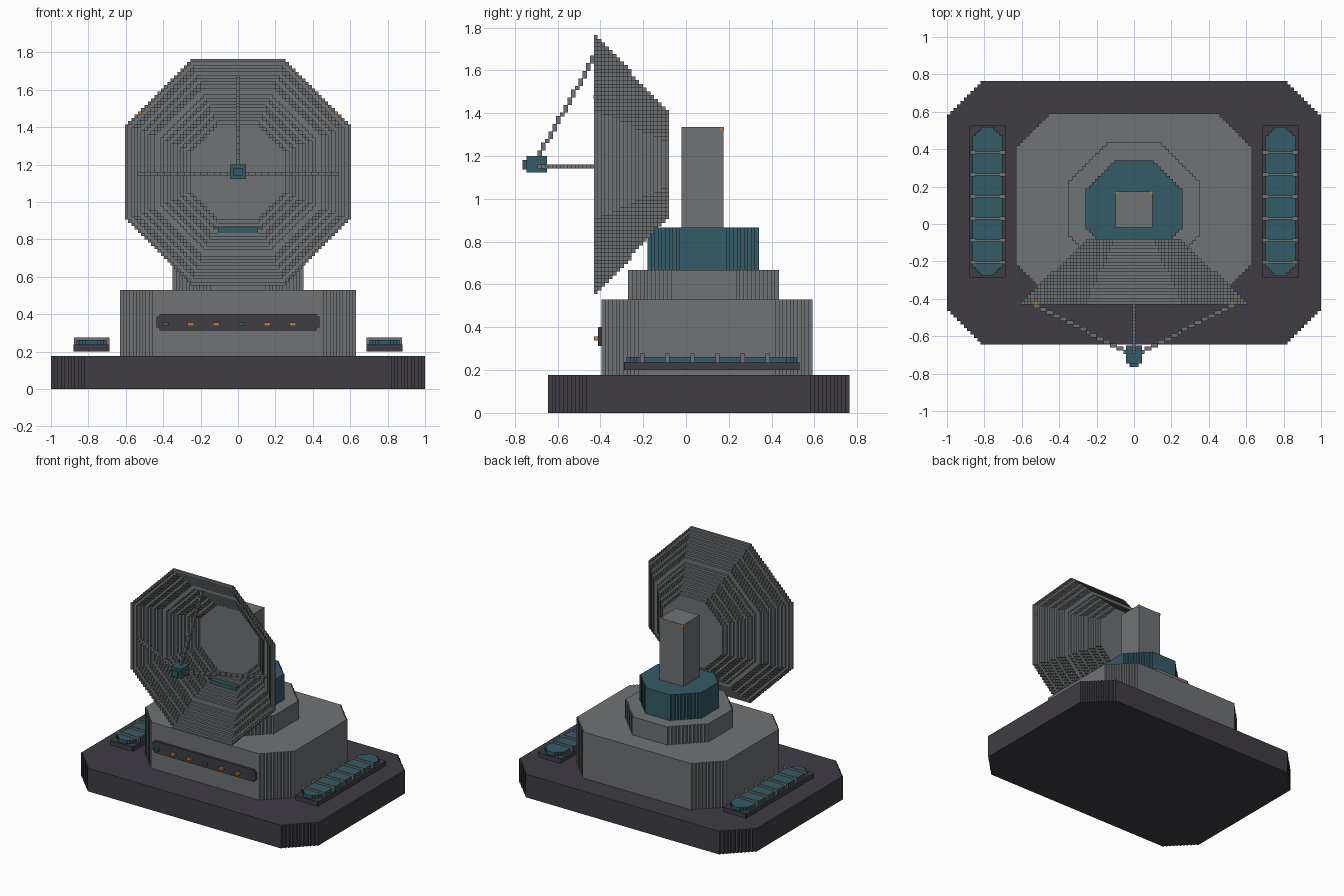
import bpy, bmesh
from mathutils import Vector

cube = bpy.data.objects.get("Cube")
if cube:
    bpy.data.objects.remove(cube, do_unlink=True)

S = 2 / 114  # block size


def material(name, rgb):
    mat = bpy.data.materials.new(name)
    mat.use_nodes = True
    mat.diffuse_color = (*rgb, 1)
    mat.node_tree.nodes["Principled BSDF"].inputs["Base Color"].default_value = (*rgb, 1)
    return mat


GREY = material("steel grey", (0.16, 0.168, 0.175))
DARK = material("charcoal", (0.05, 0.046, 0.057))
TEAL = material("deep teal", (0.034, 0.104, 0.135))
ORANGE = material("signal orange", (0.55, 0.2, 0.03))


def finish(name, bm, mat):
    bmesh.ops.recalc_face_normals(bm, faces=bm.faces[:])
    mesh = bpy.data.meshes.new(name)
    bm.to_mesh(mesh)
    bm.free()
    mesh.materials.append(mat)
    obj = bpy.data.objects.new(name, mesh)
    bpy.context.collection.objects.link(obj)
    return obj


def boxes(name, mat, items):
    """One object from (centre, size) boxes."""
    bm = bmesh.new()
    for centre, size in items:
        verts = bmesh.ops.create_cube(bm, size=1)["verts"]
        for v in verts:
            v.co = Vector(centre) + v.co * Vector(size)
    return finish(name, bm, mat)


def span(x0, x1, y0, y1, z0, z1):
    return ((x0 + x1) / 2, (y0 + y1) / 2, (z0 + z1) / 2), (x1 - x0, y1 - y0, z1 - z0)


def stepped_prism(name, mat, x0, x1, y0, y1, z0, z1, cut):
    """Upright slab whose corners are cut by a staircase of blocks."""
    hx, hy = (x1 - x0) / 2, (y1 - y0) / 2
    n = max(1, round(cut / S))
    d = cut / n
    quarter = [(hx, hy - cut)]
    for k in range(n):
        quarter += [(hx - (k + 1) * d, hy - cut + k * d),
                    (hx - (k + 1) * d, hy - cut + (k + 1) * d)]
    outline = []
    for sx, sy in ((1, 1), (-1, 1), (-1, -1), (1, -1)):
        corner = [(x * sx, y * sy) for x, y in quarter]
        outline += corner if sx == sy else corner[::-1]
    bm = bmesh.new()
    cx, cy = (x0 + x1) / 2, (y0 + y1) / 2
    face = bm.faces.new([bm.verts.new((cx + x, cy + y, z0)) for x, y in outline])
    top = bmesh.ops.extrude_face_region(bm, geom=[face])["geom"]
    bmesh.ops.translate(bm, vec=(0, 0, z1 - z0),
                        verts=[g for g in top if isinstance(g, bmesh.types.BMVert)])
    return finish(name, bm, mat)


# Stacked base, hull and turntable
stepped_prism("base_slab", DARK, -1, 1, -0.645, 0.765, 0, 0.177, 0.18)
stepped_prism("main_hull", GREY, -0.63, 0.63, -0.395, 0.59, 0.177, 0.53, 0.17)
stepped_prism("turntable_lower", GREY, -0.35, 0.35, -0.27, 0.435, 0.53, 0.668, 0.2)
stepped_prism("turntable_upper", TEAL, -0.258, 0.258, -0.18, 0.34, 0.668, 0.865, 0.15)
boxes("mast", GREY, [span(-0.1, 0.1, -0.02, 0.175, 0.865, 1.335)])
boxes("mast_lights", ORANGE, [((x, 0.168, 1.328), (S, S, S)) for x in (-0.093, 0.093)])

# Dish: octagonal rings of blocks that shrink towards a closed back
DISH_Z, DISH_FRONT, LAYERS = 1.16, -0.43, 20


def ring_radius(i):
    return round(34 - 20 * i / (LAYERS - 1)) + 0.5


def half_width(radius, row):
    """Half width in blocks of an octagon at a row, or 0 outside it."""
    if abs(row) > radius:
        return 0
    return min(radius, int(1.4142 * radius - abs(row)) + 0.5)


dish = []
for i in range(LAYERS):
    y = DISH_FRONT + (i + 0.5) * S
    radius = ring_radius(i)
    for row in range(-34, 35):
        outer = half_width(radius, row)
        inner = half_width(ring_radius(i + 1), row) if i < LAYERS - 1 else 0
        z = DISH_Z + row * S
        if outer and not inner:
            dish.append(((0, y, z), (2 * outer * S, S, S)))
        elif outer:
            for side in (-1, 1):
                dish.append(((side * (outer + inner) / 2 * S, y, z),
                             ((outer - inner) * S, S, S)))
boxes("dish", GREY, dish)
boxes("dish_rim_lights", ORANGE,
      [((x, DISH_FRONT + S / 2 - 0.002, 1.476), (S, S, S)) for x in (-0.525, 0.525)])


# Feed horn and its three stepped struts
def strut(name, start, end):
    a, b = Vector(start), Vector(end)
    steps = round(max(abs(c) for c in b - a) / S)
    path = []
    for k in range(steps + 1):
        p = a.lerp(b, k / steps)
        p.y = round(p.y / S) * S
        path.append((p, (S * 1.05, S * 1.2, S * 1.05)))
    boxes(name, GREY, path)


boxes("feed_horn", TEAL, [span(-0.042, 0.042, -0.745, -0.65, 1.122, 1.2),
                          span(-0.023, 0.023, -0.765, -0.745, 1.138, 1.182)])
strut("top_strut", (0, -0.69, 1.2), (0, -0.43, 1.66))
strut("left_strut", (0.03, -0.69, 1.152), (0.53, -0.43, 1.152))
strut("right_strut", (-0.03, -0.69, 1.152), (-0.53, -0.43, 1.152))

# Front control panel with a row of lamps
boxes("control_panel", DARK, [span(-0.435, 0.435, -0.412, -0.39, 0.328, 0.388),
                              span(-0.42, 0.42, -0.412, -0.39, 0.313, 0.402)])
lamps = [(-0.39 + k * 0.1365, TEAL if k % 3 == 0 else ORANGE) for k in range(6)]
for name, mat in (("teal_lamps", TEAL), ("orange_lamps", ORANGE)):
    boxes(name, mat, [((x, -0.42, 0.347), (0.035, S, S)) for x, m in lamps if m == mat])

# Ribbed side units hovering just above the base
for label, side in (("left", 1), ("right", -1)):
    x = side * 0.783
    stepped_prism(label + "_tray", DARK, x - 0.097, x + 0.097, -0.29, 0.53, 0.2, 0.237, S / 4)
    stepped_prism(label + "_cell", TEAL, x - 0.08, x + 0.08, -0.277, 0.518, 0.237, 0.262, 0.045)
    ribs = []
    for k in range(6):
        y = -0.205 + k * 0.1175
        ribs.append(((x, y, 0.257), (0.19, 0.011, 0.04)))
        for end in (-1, 1):
            ribs.append(((x + end * 0.08, y, 0.257), (0.03, 0.02, 0.04)))
    boxes(label + "_ribs", GREY, ribs)
